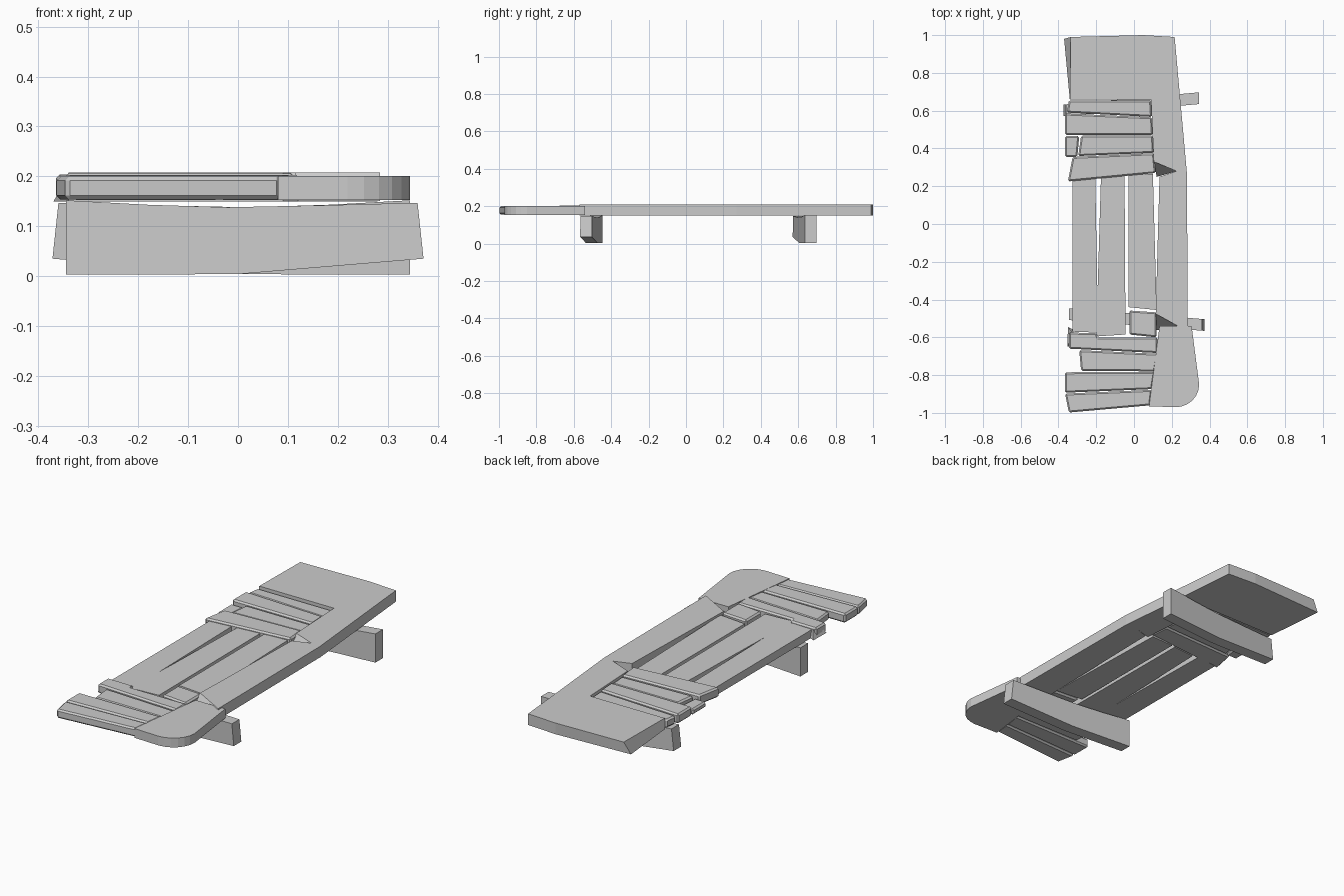
import bpy, bmesh, math


def prism(name, top, z0, z1, bottom=None, bevel=0.0):
    """Solid board from a plan outline; an optional bottom outline slants the sides."""
    bottom = bottom or top
    n = len(top)
    bm = bmesh.new()
    a = [bm.verts.new((x, y, z0)) for x, y in bottom]
    b = [bm.verts.new((x, y, z1)) for x, y in top]
    bm.faces.new(a)
    bm.faces.new(b)
    for i in range(n):
        j = (i + 1) % n
        bm.faces.new((a[i], a[j], b[j], b[i]))
    bmesh.ops.recalc_face_normals(bm, faces=bm.faces)
    me = bpy.data.meshes.new(name)
    bm.to_mesh(me)
    bm.free()
    ob = bpy.data.objects.new(name, me)
    bpy.context.collection.objects.link(ob)
    if bevel:
        m = ob.modifiers.new("worn_edges", 'BEVEL')
        m.width = bevel
        m.segments = 1
        m.limit_method = 'ANGLE'
    return ob


def leg(name, flip):
    """Warped cross beam: side profile in x/z, skewed along y."""
    prof = [(-0.345, 0.003), (0.0, 0.004), (0.372, 0.035), (0.36, 0.147),
            (0.17, 0.142), (-0.02, 0.138), (-0.18, 0.143), (-0.345, 0.152)]
    bm = bmesh.new()
    sides = []
    for off in (-0.031, 0.031):
        sides.append([bm.verts.new((flip * x, (-0.505 - 0.08 * x + off) if flip > 0
                                    else (0.635 + 0.09 * -x + off), z))
                      for x, z in prof])
    s, t = sides
    bm.faces.new(s)
    bm.faces.new(t)
    for i in range(len(prof)):
        j = (i + 1) % len(prof)
        bm.faces.new((s[i], s[j], t[j], t[i]))
    bmesh.ops.recalc_face_normals(bm, faces=bm.faces)
    me = bpy.data.meshes.new(name)
    bm.to_mesh(me)
    bm.free()
    bpy.context.collection.objects.link(bpy.data.objects.new(name, me))


# Supports
leg("front_leg", 1)
leg("back_leg", -1)

# L-shaped back platform with slanted left side and splintered end
prism("back_platform",
      [(-0.34, 0.66), (-0.335, 0.99), (0.05, 1.0), (0.215, 0.99), (0.28, 0.27),
       (0.225, 0.28), (0.105, 0.33), (0.09, 0.66)], 0.15, 0.208,
      [(-0.34, 0.66), (-0.37, 0.98), (0.05, 1.0), (0.215, 0.99), (0.28, 0.27),
       (0.225, 0.28), (0.12, 0.25), (0.09, 0.66)])

# Right side rail with sloped broken front end
prism("side_rail",
      [(0.135, 0.25), (0.225, 0.28), (0.28, 0.27), (0.285, -0.57), (0.115, -0.475)],
      0.151, 0.208,
      [(0.135, 0.25), (0.225, 0.28), (0.28, 0.27), (0.285, -0.57), (0.12, -0.56)])

# Rounded front corner board
arc = [(0.22 + 0.125 * math.cos(t), -0.85 - 0.12 * math.sin(t))
       for t in [math.radians(15 * i) for i in range(7)]]
prism("front_corner", [(0.135, -0.54), (0.305, -0.54)] + arc + [(0.08, -0.965)],
      0.153, 0.201)

# Lengthwise planks
for i, q in enumerate([
        [(-0.325, 0.24), (-0.205, 0.25), (-0.19, -0.575), (-0.325, -0.57)],
        [(-0.175, 0.245), (-0.05, 0.255), (-0.045, -0.585), (-0.2, -0.595)],
        [(-0.03, 0.26), (0.1, 0.265), (0.12, -0.455), (-0.03, -0.44)]]):
    prism(f"long_plank_{i + 1}", q, 0.153, 0.195)

# Cross planks: outline, top height
cross = {
    "back_plank_1": ([(-0.345, 0.655), (0.09, 0.655), (0.095, 0.567), (-0.355, 0.59)], 0.198),
    "back_plank_2": ([(-0.365, 0.585), (0.095, 0.565), (0.1, 0.472), (-0.365, 0.472)], 0.204),
    "back_plank_3": ([(-0.28, 0.468), (0.1, 0.468), (0.105, 0.377), (-0.295, 0.36)], 0.198),
    "back_plank_stub": ([(-0.365, 0.465), (-0.29, 0.465), (-0.3, 0.355), (-0.365, 0.355)], 0.185),
    "back_plank_4": ([(-0.325, 0.355), (0.105, 0.375), (0.115, 0.27), (-0.35, 0.225)], 0.206),
    "front_block": ([(-0.025, -0.458), (0.12, -0.468), (0.12, -0.6), (-0.025, -0.585)], 0.203),
    "front_plank_1": ([(-0.345, -0.575), (-0.2, -0.577), (-0.19, -0.6), (0.125, -0.6),
                       (0.125, -0.683), (-0.345, -0.66)], 0.203),
    "front_plank_2": ([(-0.29, -0.668), (0.125, -0.687), (0.11, -0.78), (-0.28, -0.778)], 0.197),
    "front_plank_3": ([(-0.365, -0.785), (0.11, -0.783), (0.095, -0.874), (-0.365, -0.893)], 0.202),
    "front_plank_4": ([(-0.365, -0.898), (0.095, -0.878), (0.085, -0.96), (-0.345, -0.998)], 0.2),
}
for name, (q, top) in cross.items():
    prism(name, q, 0.154, top, bevel=0.008)

# Broken splinter beside the first front plank
prism("splinter", [(-0.33, -0.57), (-0.32, -0.57), (-0.325, -0.62), (-0.34, -0.62)], 0.154, 0.195,
      [(-0.35, -0.545), (-0.32, -0.56), (-0.325, -0.64), (-0.352, -0.65)])
